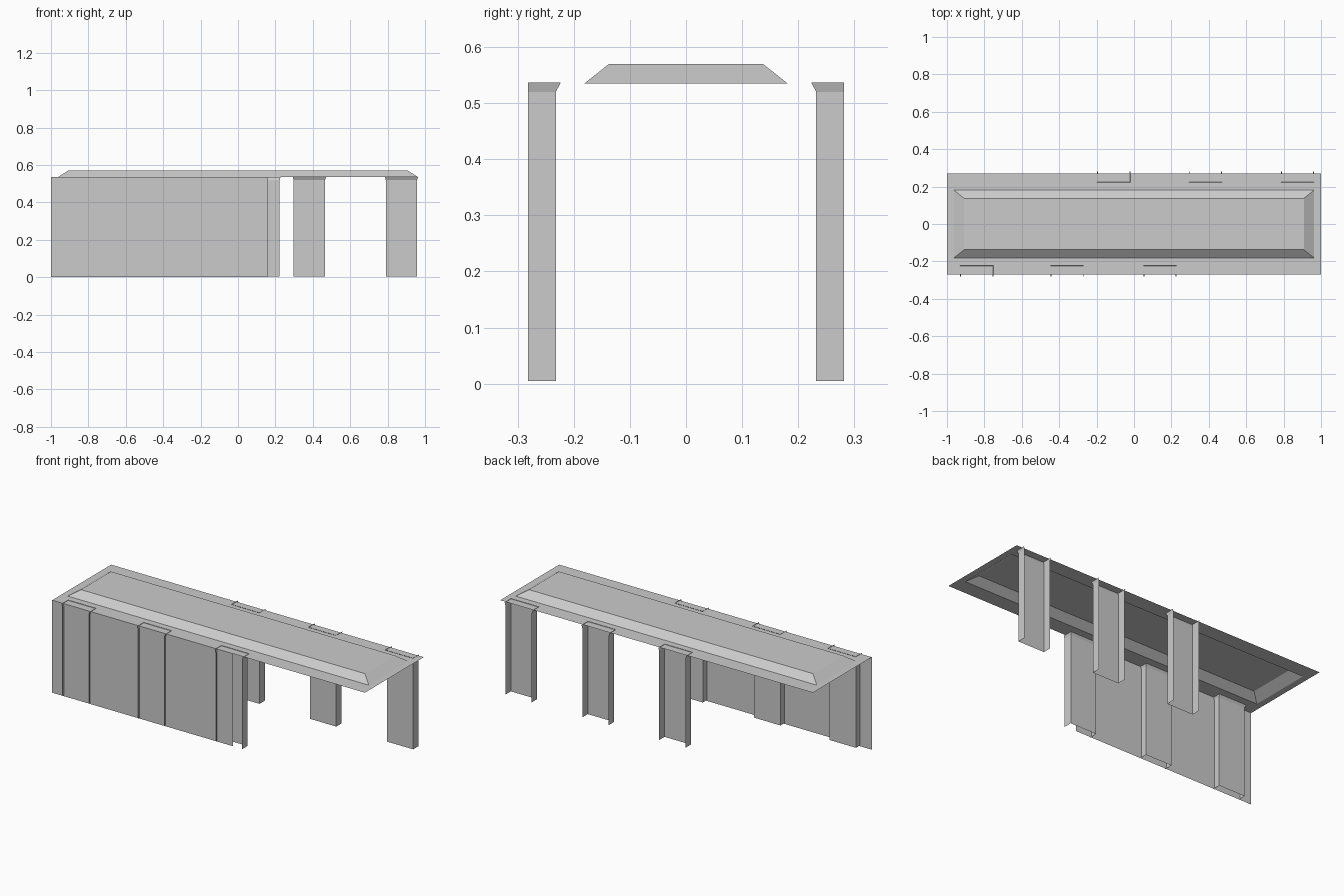
import bpy

if "Cube" in bpy.data.objects:
    bpy.data.objects.remove(bpy.data.objects["Cube"])


def sheet(name, verts, faces):
    mesh = bpy.data.meshes.new(name)
    mesh.from_pydata(verts, [], faces)
    mesh.update()
    obj = bpy.data.objects.new(name, mesh)
    bpy.context.collection.objects.link(obj)
    return obj


def ring(x, y, z):
    return [(-x, -y, z), (x, -y, z), (x, y, z), (-x, y, z)]


# Roof: flat border with a raised, hollow centre panel
roof_verts = ring(1.0, 0.269, 0.535) + ring(0.963, 0.181, 0.535) + ring(0.908, 0.137, 0.57)
roof_faces = [(8, 9, 10, 11)]
for start in (0, 4):
    for i in range(4):
        j = (i + 1) % 4
        roof_faces.append((start + i, start + j, start + 4 + j, start + 4 + i))
sheet("roof", roof_verts, roof_faces)

# Front wall panel
sheet("front_wall",
      [(-1, -0.269, 0), (0.157, -0.269, 0), (0.157, -0.269, 0.535), (-1, -0.269, 0.535)],
      [(0, 1, 2, 3)])


# Open channel columns: recessed web, outward flanges, flared top
def column(name, cx, side):
    verts = []
    for z, half, inner in ((0.005, 0.084, 0.232), (0.52, 0.084, 0.232), (0.537, 0.089, 0.223)):
        for x, y in ((-half, 0.2815), (-half, inner), (half, inner), (half, 0.2815)):
            verts.append((cx + x, side * y, z))
    faces = []
    for level in (0, 4):
        for i in range(3):
            f = (level + i, level + i + 1, level + i + 5, level + i + 4)
            faces.append(f if side < 0 else f[::-1])
    sheet(name, verts, faces)


for n, cx in enumerate((-0.841, -0.358, 0.139)):
    column(f"front_column_{n + 1}", cx, -1)
for n, cx in enumerate((-0.109, 0.382, 0.874)):
    column(f"back_column_{n + 1}", cx, 1)
